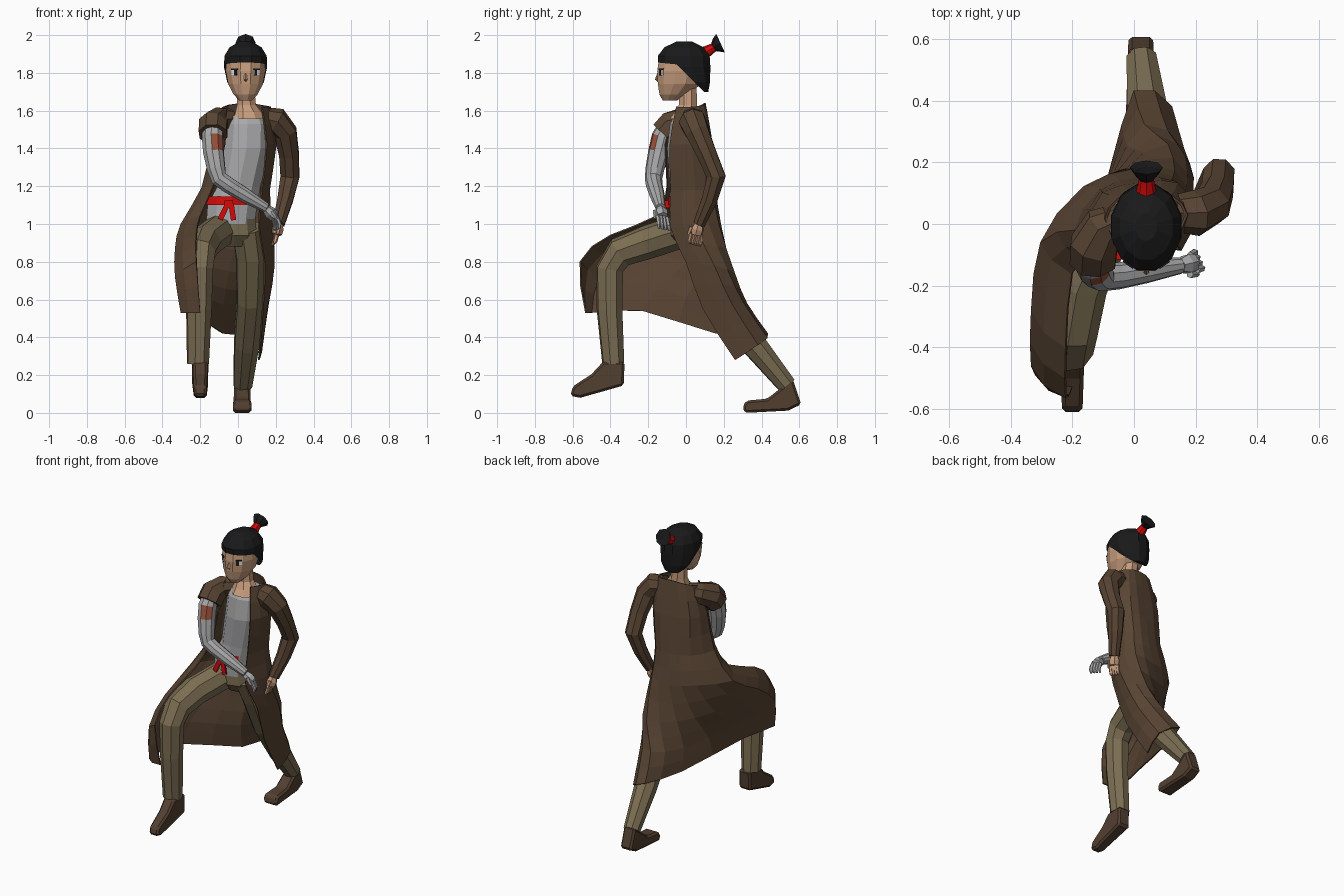
import bpy, bmesh, math
from mathutils import Vector

def mat(name, r, g, b):
    m = bpy.data.materials.new(name)
    m.diffuse_color = (r, g, b, 1)
    return m

COAT = mat("coat brown", .098, .058, .033)
TAN = mat("trouser tan", .20, .155, .085)
GREY = mat("cloth grey", .40, .40, .41)
SKIN = mat("skin", .56, .33, .20)
BLACK = mat("hair black", .010, .010, .011)
RED = mat("sash red", .65, .003, .003)
RUST = mat("rust patch", .33, .085, .045)
WHITE = mat("eye white", .75, .75, .75)
SHOE = mat("shoe brown", .085, .05, .03)

def finish(name, bm, *mats):
    bmesh.ops.recalc_face_normals(bm, faces=bm.faces)
    me = bpy.data.meshes.new(name)
    bm.to_mesh(me)
    bm.free()
    ob = bpy.data.objects.new(name, me)
    bpy.context.collection.objects.link(ob)
    for m in mats:
        me.materials.append(m)
    return ob

def skin_rings(bm, rings, caps=True):
    rows = [[bm.verts.new(p) for p in r] for r in rings]
    n = len(rows[0])
    for a, b in zip(rows, rows[1:]):
        for i in range(n):
            bm.faces.new((a[i], a[(i + 1) % n], b[(i + 1) % n], b[i]))
    if caps:
        bm.faces.new(rows[0])
        bm.faces.new(rows[-1])

def loft(name, secs, m, sides=10, caps=True):
    """Stack of ellipses: z, cx, cy, rx, ry."""
    bm = bmesh.new()
    skin_rings(bm, [[(cx + rx * math.cos((i + .5) * math.tau / sides),
                      cy + ry * math.sin((i + .5) * math.tau / sides), z)
                     for i in range(sides)] for z, cx, cy, rx, ry in secs], caps)
    return finish(name, bm, m)

def add_tube(bm, path, sides):
    """Tube through (x, y, z, radius) points."""
    P = [Vector(p[:3]) for p in path]
    rings, q, old = [], None, None
    for i, p in enumerate(P):
        t = (P[min(i + 1, len(P) - 1)] - P[max(i - 1, 0)]).normalized()
        q = t.to_track_quat('Z', 'X') if q is None else old.rotation_difference(t) @ q
        old = t
        r = path[i][3]
        rings.append([p + q @ Vector((r * math.cos(k * math.tau / sides),
                                      r * math.sin(k * math.tau / sides), 0)) for k in range(sides)])
    skin_rings(bm, rings)

def tube(name, path, *mats, sides=8):
    bm = bmesh.new()
    add_tube(bm, path, sides)
    return finish(name, bm, *mats)

def box(name, c, s, m, tilt=0):
    bm = bmesh.new()
    bmesh.ops.create_cube(bm, size=1)
    for v in bm.verts:
        v.co = Vector((v.co.x * s[0], v.co.y * s[1], v.co.z * s[2]))
    ob = finish(name, bm, m)
    ob.location = c
    ob.rotation_euler.y = tilt
    return ob

def catmull(pts, n=2):
    pts = [Vector(p) for p in pts]
    e = [2 * pts[0] - pts[1]] + pts + [2 * pts[-1] - pts[-2]]
    out = []
    for a, b, c, d in zip(e, e[1:], e[2:], e[3:]):
        for k in range(n):
            t = k / n
            out.append(.5 * (2 * b + (c - a) * t + (2 * a - 5 * b + 4 * c - d) * t * t
                             + (3 * b - a - 3 * c + d) * t ** 3))
    return out + [pts[-1]]

# Long open coat: each row runs from right front edge round the back to left front edge
torso_rows = [
    [(-.06, -.05, 1.61), (-.09, .02, 1.61), (-.05, .08, 1.63), (.04, .10, 1.64), (.12, .09, 1.63), (.17, .03, 1.62), (.125, -.05, 1.62)],
    [(-.07, -.11, 1.42), (-.14, -.02, 1.42), (-.10, .10, 1.42), (.03, .13, 1.42), (.14, .13, 1.42), (.20, .03, 1.42), (.15, -.085, 1.42)],
    [(-.13, -.10, 1.20), (-.19, -.02, 1.19), (-.11, .11, 1.18), (.02, .15, 1.18), (.12, .14, 1.18), (.165, .05, 1.18), (.125, -.08, 1.18)],
]
skirt_rows = [
    [(-.20, -.16, 1.04), (-.30, -.06, 1.0), (-.16, .12, 1.0), (.0, .175, .98), (.13, .17, 1.0), (.18, .05, 1.0), (.11, -.08, .98)],
    [(-.22, -.40, .94), (-.33, -.28, .87), (-.22, .01, .80), (-.05, .17, .75), (.11, .255, .74), (.19, .15, .78), (.14, .0, .80)],
    [(-.22, -.56, .80), (-.33, -.46, .72), (-.25, -.15, .66), (-.08, .14, .57), (.035, .32, .58), (.16, .24, .58), (.13, .09, .55)],
    [(-.20, -.53, .53), (-.30, -.50, .53), (-.26, -.23, .54), (-.08, .16, .42), (.0, .43, .42), (.12, .38, .36), (.11, .26, .28)],
]
rows = [catmull(r) for r in torso_rows + skirt_rows]
grid = list(zip(*[catmull(c) for c in zip(*rows)]))
bm = bmesh.new()
vs = [[bm.verts.new(p) for p in r] for r in grid]
for a, b in zip(vs, vs[1:]):
    for i in range(len(a) - 1):
        bm.faces.new((a[i], a[i + 1], b[i + 1], b[i]))
coat = finish("long_coat", bm, COAT)
sol = coat.modifiers.new("thickness", 'SOLIDIFY')
sol.thickness, sol.offset = .008, 0

# Sleeves
tube("left_sleeve", [(.13, .035, 1.56, .06), (.20, .035, 1.545, .075), (.25, .06, 1.485, .066), (.27, .11, 1.37, .056),
                     (.275, .16, 1.25, .054), (.25, .125, 1.13, .045), (.215, .07, 1.0, .034)], COAT)
tube("right_cap_sleeve", [(-.03, .02, 1.56, .05), (-.10, -.01, 1.55, .07), (-.13, -.07, 1.525, .082),
                          (-.132, -.115, 1.475, .08)], COAT)

# Bandaged right arm with a rust patch
arm = tube("right_arm", [(-.13, -.09, 1.53, .05), (-.135, -.125, 1.46, .058), (-.13, -.145, 1.38, .056),
                         (-.115, -.165, 1.29, .05), (-.10, -.172, 1.24, .046), (-.05, -.168, 1.205, .044),
                         (.04, -.152, 1.15, .04), (.15, -.135, 1.085, .027)], GREY, RUST, sides=10)
for f in arm.data.polygons:
    if 1.38 < f.center.z < 1.46 and f.normal.dot(Vector((.6, -.8, 0))) > .7:
        f.material_index = 1

def hand(name, wrist, knuckle, tip, spread, m):
    """Palm, four bent fingers and a thumb; spread is the knuckle direction."""
    w, k, t, s = map(Vector, (wrist, knuckle, tip, spread))
    bm = bmesh.new()
    add_tube(bm, [(*w, .024), (*w.lerp(k, .5), .034), (*k, .03)], 6)
    for i in (-1.5, -.5, .5, 1.5):
        a, b = k + s * i, t + s * i * 1.15
        mid = a.lerp(b, .5) + (k - w) * .25
        add_tube(bm, [(*a, .012), (*mid, .011), (*b, .007)], 5)
    th = w.lerp(k, .4) + s * 2
    add_tube(bm, [(*th, .013), (*(th + (t - w) * .4 + s * .5), .008)], 5)
    return finish(name, bm, m)

hand("right_hand", (.15, -.135, 1.08), (.193, -.125, 1.04), (.205, -.115, .97), (.007, -.016, .003), GREY)
hand("left_hand", (.213, .068, 1.0), (.203, .055, .945), (.185, .045, .89), (.004, -.017, .004), SKIN)

# Shirt, sash and its knot
loft("shirt", [(1.0, -.04, .02, .135, .105), (1.1, -.03, .02, .138, .108), (1.2, .005, .015, .12, .10),
               (1.4, .045, .01, .128, .11), (1.53, .05, .015, .12, .10), (1.575, .045, .025, .10, .085)], GREY)
loft("sash", [(1.10, -.04, .02, .140, .116), (1.145, -.03, .02, .138, .114)], RED, caps=False)
box("sash_knot", (-.05, -.10, 1.105), (.045, .03, .04), RED)
for x, tilt in ((-.075, .45), (-.03, -.15)):
    box("sash_tail", (x, -.108, 1.065), (.028, .012, .09), RED, tilt)

# Trousers
loft("trouser_seat", [(.88, -.02, .03, .07, .06), (.94, -.02, .02, .125, .10), (1.03, -.03, .02, .13, .10)], TAN)
tube("right_trouser_leg", [(-.09, .0, .97, .09), (-.175, -.2, .905, .09), (-.20, -.35, .85, .083),
                           (-.205, -.405, .76, .075), (-.207, -.405, .55, .07), (-.212, -.385, .26, .06)], TAN)
tube("left_trouser_leg", [(.05, .02, .98, .09), (.07, .08, .83, .086), (.065, .19, .59, .076),
                          (.045, .36, .36, .07), (.025, .535, .145, .052)], TAN)

# Shoes: side profile widened across, narrowing toward the toe
def shoe(name, profile, cx, heel_y, toe_y, w0=.043, w1=.033):
    bm = bmesh.new()
    def side(s):
        out = []
        for y, z in profile:
            f = (y - heel_y) / (toe_y - heel_y)
            out.append((cx + s * (w0 + (w1 - w0) * f), y, z))
        return out
    skin_rings(bm, [side(-1), side(1)])
    ob = finish(name, bm, SHOE)
    bev = ob.modifiers.new("soft edge", 'BEVEL')
    bev.width, bev.segments = .012, 1

shoe("right_shoe", [(-.325, .27), (-.44, .27), (-.50, .205), (-.60, .14), (-.612, .09), (-.56, .08), (-.33, .145)],
     -.20, -.325, -.61)
shoe("left_shoe", [(.565, .18), (.50, .13), (.43, .075), (.32, .065), (.30, .035), (.31, .0), (.54, .012), (.61, .045)],
     .022, .60, .30, .04, .05)

# Head, neck and face
loft("neck", [(1.555, .06, -.01, .09, .085), (1.592, .055, .0, .075, .065), (1.63, .045, .01, .054, .052),
              (1.73, .04, .01, .05, .05)], SKIN, 8)
loft("head", [(1.655, .04, -.085, .035, .04), (1.685, .04, -.065, .065, .078), (1.74, .04, -.035, .095, .118),
              (1.81, .04, -.02, .109, .137), (1.875, .04, -.015, .105, .132), (1.92, .04, -.015, .08, .09)], SKIN, 12)
for s in (-1, 1):
    for name, off, y, z, size, m in (("eye_white", .058, -.130, 1.803, (.034, .006, .026), WHITE),
                                     ("pupil", .052, -.136, 1.803, (.016, .006, .034), BLACK),
                                     ("eyelash", .058, -.131, 1.82, (.04, .008, .007), BLACK)):
        box(name, (.04 + s * off, y, z), size, m).rotation_euler.z = s * .6
tube("nose", [(.04, -.143, 1.81, .004), (.04, -.155, 1.765, .010), (.04, -.142, 1.755, .006)], SKIN, sides=5)

# Hair cap cut level over the forehead, then sloping from temple to nape
hair = loft("hair", [(1.70, .04, .06, .065, .06), (1.75, .04, .042, .10, .088), (1.83, .04, -.008, .118, .142),
                     (1.89, .04, -.012, .116, .142), (1.935, .04, -.01, .088, .108), (1.965, .04, -.01, .035, .045)],
            BLACK, 12)
bm = bmesh.new()
bm.from_mesh(hair.data)
for slope in (.1, 1):
    bmesh.ops.bisect_plane(bm, geom=bm.verts[:] + bm.edges[:] + bm.faces[:], plane_co=(0, -.05, 1.845),
                           plane_no=(0, slope, 1))
def below_cut(f):
    c = f.calc_center_median() - Vector((0, -.05, 1.845))
    return c.z < -c.y * (.1 if c.y < 0 else 1)
bmesh.ops.delete(bm, geom=[f for f in bm.faces if below_cut(f)], context='FACES')
bm.to_mesh(hair.data)
bm.free()

# Tied topknot
tube("hair_tie", [(.04, .08, 1.895, .038), (.04, .125, 1.922, .028), (.04, .155, 1.94, .022)], RED)
tube("topknot", [(.04, .145, 1.933, .022), (.04, .165, 1.947, .042), (.04, .183, 1.957, .054), (.04, .176, 1.952, .02)],
     BLACK)
